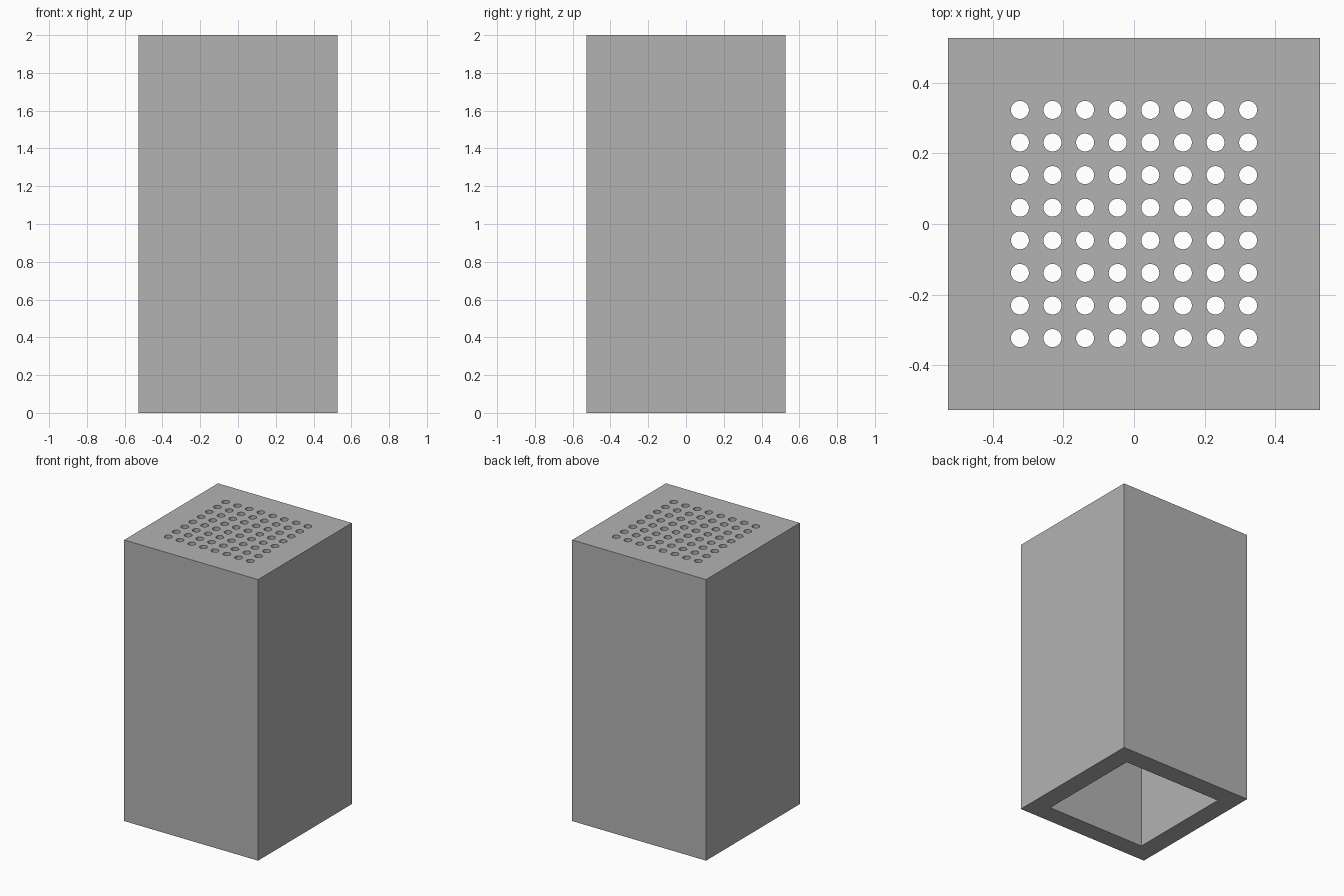
import bpy
import bmesh
from mathutils import Matrix

HALF, HEIGHT = 0.527, 2.0
INNER = 0.39
TOP = 0.137
PITCH, RADIUS, COUNT = 0.0923, 0.0255, 8

cube = bpy.data.objects.get("Cube")
if cube:
    bpy.data.objects.remove(cube, do_unlink=True)

grey = bpy.data.materials.new("plain grey")
grey.use_nodes = True
colour = (0.45, 0.45, 0.45, 1)
grey.diffuse_color = colour
grey.node_tree.nodes["Principled BSDF"].inputs["Base Color"].default_value = colour


def add_box(bm, half, z0, z1):
    m = Matrix.Translation((0, 0, (z0 + z1) / 2)) @ Matrix.Diagonal((2 * half, 2 * half, z1 - z0, 1))
    bmesh.ops.create_cube(bm, size=1, matrix=m)


def make_object(name, bm):
    mesh = bpy.data.meshes.new(name)
    bm.to_mesh(mesh)
    bm.free()
    mesh.materials.append(grey)
    obj = bpy.data.objects.new(name, mesh)
    bpy.context.collection.objects.link(obj)
    return obj


def cut(target, cutter):
    mod = target.modifiers.new(cutter.name, "BOOLEAN")
    mod.operation = "DIFFERENCE"
    mod.solver = "EXACT"
    mod.object = cutter
    bpy.context.view_layer.objects.active = target
    bpy.ops.object.modifier_apply(modifier=mod.name)
    bpy.data.objects.remove(cutter, do_unlink=True)


# Square housing
bm = bmesh.new()
add_box(bm, HALF, 0, HEIGHT)
housing = make_object("housing", bm)

# Cavity open at the bottom
bm = bmesh.new()
add_box(bm, INNER, -0.1, HEIGHT - TOP)
cut(housing, make_object("cavity_cutter", bm))

# Grid of round holes through the top plate
bm = bmesh.new()
for i in range(COUNT):
    for j in range(COUNT):
        x, y = ((k - (COUNT - 1) / 2) * PITCH for k in (i, j))
        bmesh.ops.create_cone(bm, cap_ends=True, segments=32, radius1=RADIUS, radius2=RADIUS,
                              depth=4 * TOP, matrix=Matrix.Translation((x, y, HEIGHT)))
cut(housing, make_object("hole_cutter", bm))

# Smooth hole walls, crisp box edges
bpy.ops.object.select_all(action="DESELECT")
housing.select_set(True)
bpy.context.view_layer.objects.active = housing
bpy.ops.object.shade_smooth_by_angle()
